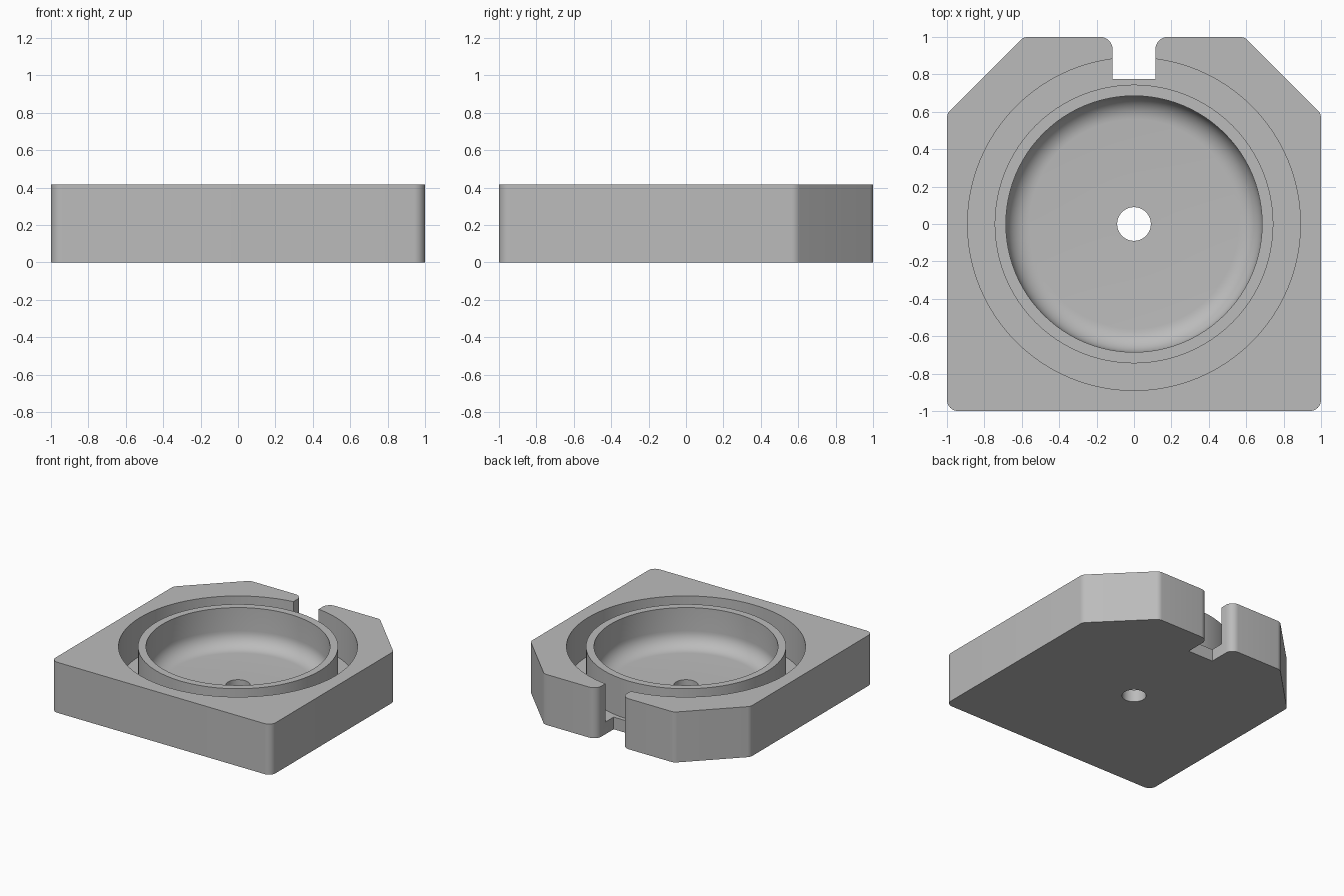
import bpy, bmesh, math
from mathutils import Vector

if "Cube" in bpy.data.objects:
    bpy.data.objects.remove(bpy.data.objects["Cube"])

HEIGHT, FLOOR = 0.415, 0.10
SEGMENTS = 96


def fillet(a, corner, b, radius, steps=8):
    """Points of an arc that rounds the corner between a and b."""
    if radius == 0:
        return [corner]
    u, v = (a - corner).normalized(), (b - corner).normalized()
    half = u.angle(v) / 2
    centre = corner + (u + v).normalized() * radius / math.sin(half)
    start = corner + u * radius / math.tan(half) - centre
    end = corner + v * radius / math.tan(half) - centre
    total = math.pi - 2 * half
    return [centre + (start * math.sin(total * (1 - i / steps))
                      + end * math.sin(total * i / steps)) / math.sin(total)
            for i in range(steps + 1)]


def make_object(name, bm):
    bmesh.ops.recalc_face_normals(bm, faces=bm.faces)
    mesh = bpy.data.meshes.new(name)
    bm.to_mesh(mesh)
    bm.free()
    obj = bpy.data.objects.new(name, mesh)
    bpy.context.collection.objects.link(obj)
    return obj


def lathe(name, profile):
    """Revolve a closed (radius, z) profile about the z axis."""
    bm = bmesh.new()
    verts = [bm.verts.new((r, 0, z)) for r, z in profile]
    edges = [bm.edges.new((verts[i - 1], verts[i])) for i in range(len(verts))]
    bmesh.ops.spin(bm, geom=verts + edges, axis=(0, 0, 1), cent=(0, 0, 0),
                   angle=math.tau, steps=SEGMENTS, use_duplicate=False)
    bmesh.ops.remove_doubles(bm, verts=bm.verts, dist=1e-5)
    bmesh.ops.dissolve_degenerate(bm, edges=bm.edges, dist=1e-6)
    return make_object(name, bm)


# Block outline: right half with corner radii, then mirrored
half = [(0.115, 0.775, 0), (0.115, 1, 0.065), (0.59, 1, 0.06),
        (1, 0.59, 0.06), (1, -1, 0.06)]
corners = half + [(-x, y, r) for x, y, r in reversed(half)]
points = [Vector((x, y)) for x, y, r in corners]
outline = []
for i, (x, y, r) in enumerate(corners):
    outline += fillet(points[i - 1], points[i], points[(i + 1) % len(points)], r)

# Notched block
bm = bmesh.new()
base = bm.faces.new([bm.verts.new((p.x, p.y, 0)) for p in outline])
top = bmesh.ops.extrude_face_region(bm, geom=[base])["geom"]
bmesh.ops.translate(bm, vec=(0, 0, HEIGHT),
                    verts=[v for v in top if isinstance(v, bmesh.types.BMVert)])
if not any(f.normal.z and all(v.co.z == 0 for v in f.verts) for f in bm.faces):
    bm.faces.new([v for v in bm.verts if v.co.z == 0])
block = make_object("base_block", bm)

# Ring groove, round-bottomed bowl and drain hole cutters
groove = lathe("groove_cutter", [(0.745, FLOOR), (0.89, FLOOR), (0.89, 0.6), (0.745, 0.6)])
bowl_edge = fillet(Vector((0, FLOOR)), Vector((0.685, FLOOR)), Vector((0.685, 0.6)), 0.125, 10)
bowl = lathe("bowl_cutter", [(0, -0.2), (0.09, -0.2), (0.09, FLOOR)]
             + [tuple(p) for p in bowl_edge] + [(0.685, 0.6), (0, 0.6)])

bpy.context.view_layer.objects.active = block
for cutter in (groove, bowl):
    mod = block.modifiers.new(cutter.name, 'BOOLEAN')
    mod.operation, mod.solver, mod.object = 'DIFFERENCE', 'EXACT', cutter
    bpy.ops.object.modifier_apply(modifier=mod.name)
    bpy.data.objects.remove(cutter)

# Single grey finish and smooth curved walls
grey = bpy.data.materials.new("grey")
grey.diffuse_color = (0.5, 0.5, 0.5, 1)
grey.use_nodes = True
grey.node_tree.nodes["Principled BSDF"].inputs["Base Color"].default_value = grey.diffuse_color
block.data.materials.clear()
block.data.materials.append(grey)
for poly in block.data.polygons:
    poly.material_index = 0
bpy.ops.object.select_all(action='DESELECT')
block.select_set(True)
bpy.ops.object.shade_smooth_by_angle(angle=math.radians(30))
